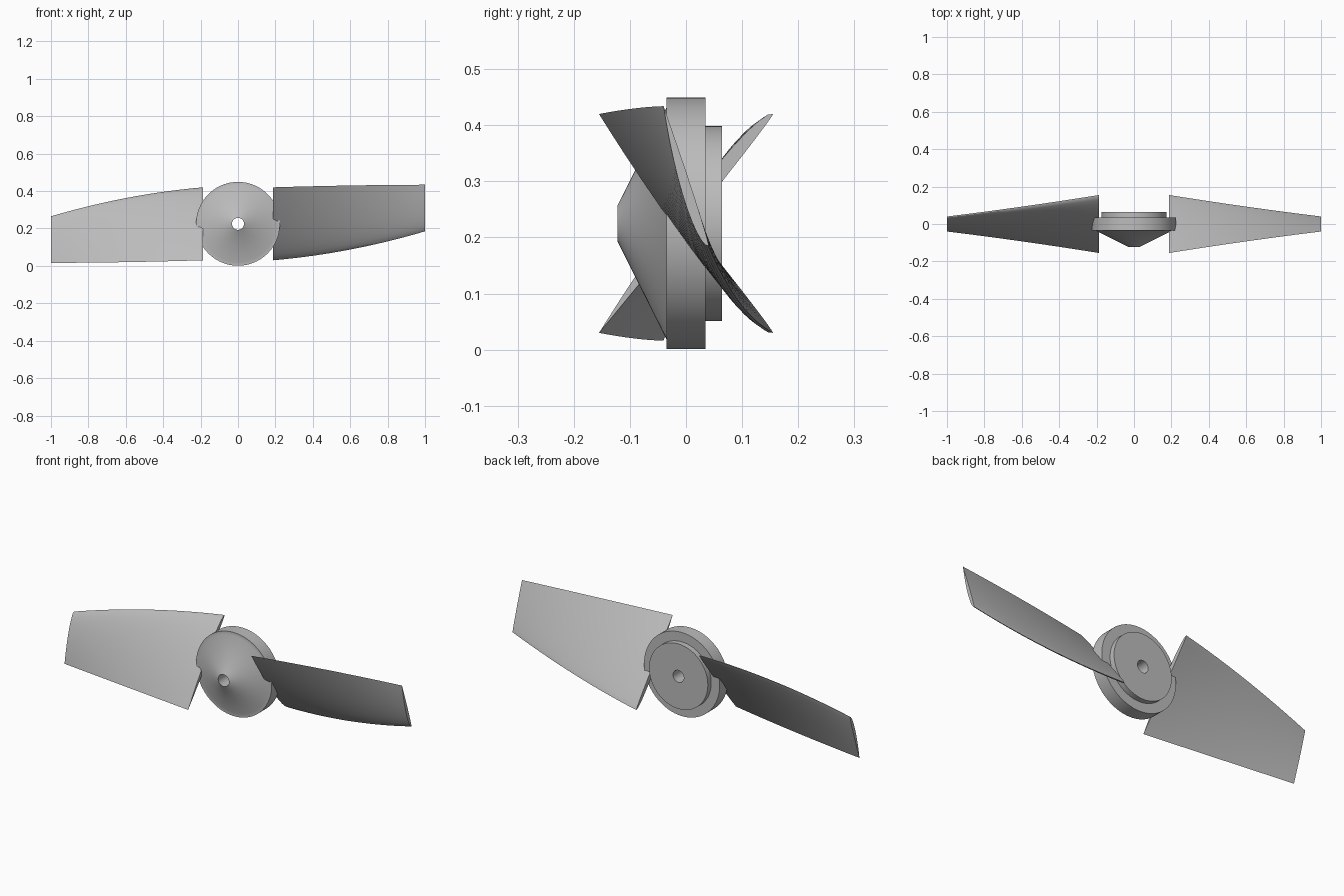
import bpy, bmesh
from math import pi, sin, cos, sqrt
from mathutils import Matrix, Vector

cube = bpy.data.objects.get("Cube")
if cube:
    bpy.data.objects.remove(cube, do_unlink=True)

AXIS_Z = 0.225
grey = bpy.data.materials.new("light grey")
grey.use_nodes = True
colour = (0.5, 0.5, 0.5, 1)
grey.diffuse_color = colour
grey.node_tree.nodes["Principled BSDF"].inputs["Base Color"].default_value = colour


def finish(name, bm):
    bmesh.ops.recalc_face_normals(bm, faces=bm.faces)
    mesh = bpy.data.meshes.new(name)
    bm.to_mesh(mesh)
    bm.free()
    mesh.materials.append(grey)
    obj = bpy.data.objects.new(name, mesh)
    bpy.context.collection.objects.link(obj)
    bpy.ops.object.select_all(action="DESELECT")
    obj.select_set(True)
    bpy.context.view_layer.objects.active = obj
    bpy.ops.object.shade_smooth_by_angle(angle=pi / 6)


def bridge(bm, loops, closed):
    pairs = list(zip(loops, loops[1:] + loops[:1] if closed else loops[1:]))
    for a, b in pairs:
        for i in range(len(a)):
            j = (i + 1) % len(a)
            bm.faces.new((a[i], a[j], b[j], b[i]))


# Hub: nose cone, rim, rear boss and through bore turned as one profile
def hub():
    profile = [(0.032, -0.122), (0.206, -0.035), (0.224, -0.035), (0.224, 0.035),
               (0.174, 0.035), (0.174, 0.064), (0.032, 0.064)]
    bm = bmesh.new()
    steps = 96
    loops = []
    for k in range(steps):
        a = 2 * pi * k / steps
        loops.append([bm.verts.new((r * cos(a), y, AXIS_Z + r * sin(a))) for r, y in profile])
    bridge(bm, loops, True)
    finish("hub", bm)


# Blade: twisted, tapering aerofoil lofted from root to tip
def blade(name, turn):
    bm = bmesh.new()
    stations, cuts = 16, 14
    loops = []
    for k in range(stations + 1):
        t = k / stations
        x = 0.187 + 0.813 * t
        thin = Vector((x, -0.155 + 0.13 * t - 0.015 * t * t, 0.42 + 0.025 * t - 0.011 * t * t))
        thick = Vector((x, 0.155 - 0.13 * t + 0.015 * t * t, 0.03 + 0.07 * t + 0.085 * t * t))
        chord = thick - thin
        normal = Vector((0, chord.z, -chord.y)).normalized()
        depth = 0.022 - 0.006 * t

        def point(s, side):
            # fullest near the rounded rear edge, tapering to the thin front edge
            bulge = 2.08 * s * sqrt(max(0, 1 - s))
            bulge = min(1.25 * bulge, 1.0) if side > 0 else -0.22 * bulge
            return thin + chord * s + normal * depth * bulge

        params = [(1 - cos(pi * i / cuts)) / 2 for i in range(cuts + 1)]
        outline = [point(s, 1) for s in params] + [point(s, -1) for s in params[-2:0:-1]]
        loops.append([bm.verts.new(p) for p in outline])
    bridge(bm, loops, False)
    bm.faces.new(loops[0])
    bm.faces.new(loops[-1])
    pivot = Vector((0, 0, AXIS_Z))
    bmesh.ops.rotate(bm, verts=bm.verts, cent=pivot, matrix=Matrix.Rotation(turn, 3, "Y"))
    finish(name, bm)


hub()
blade("left_blade", 0)
blade("right_blade", pi)
